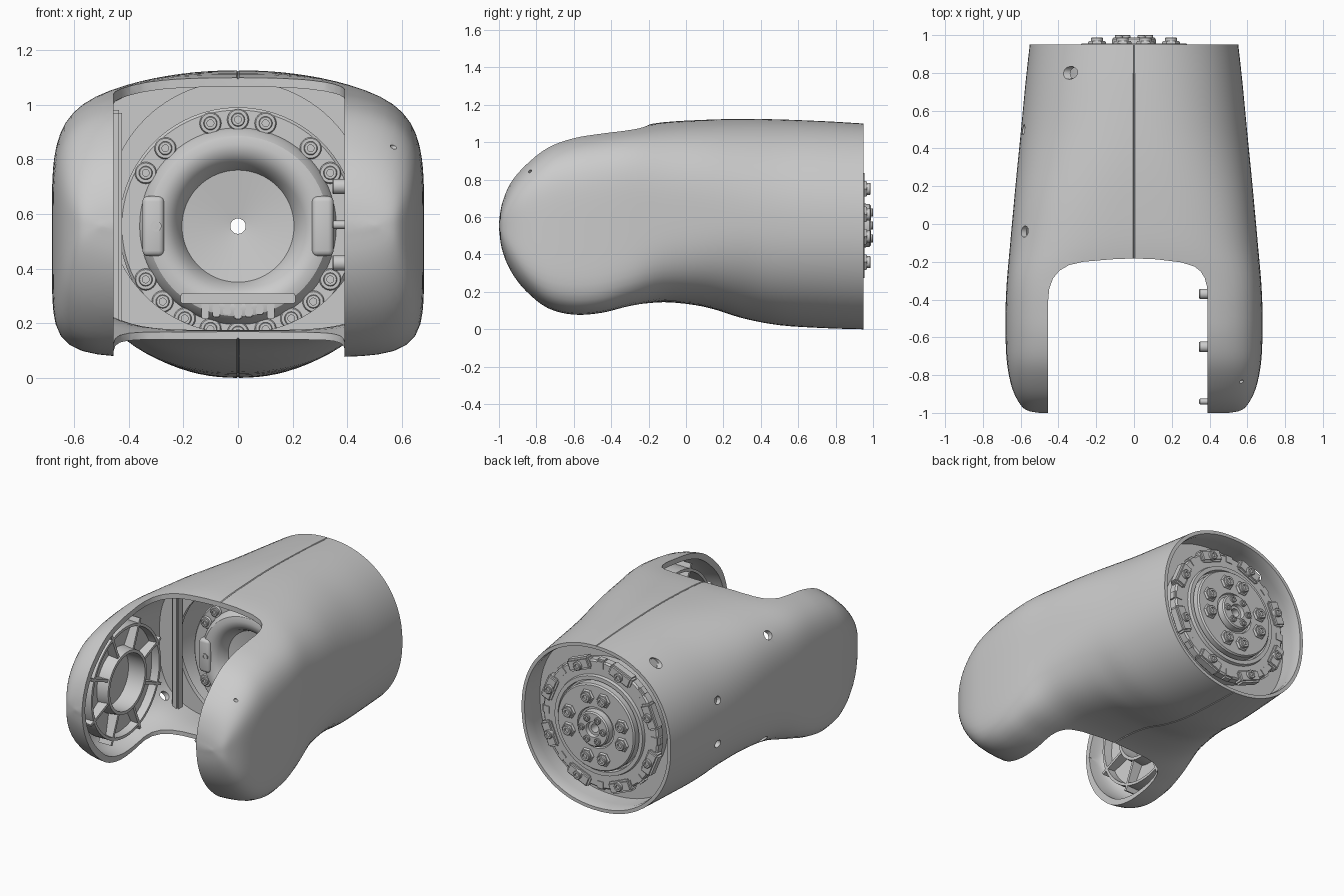
import bpy, bmesh
from math import sin, cos, pi, radians
from mathutils import Vector, Matrix

if "Cube" in bpy.data.objects:
    bpy.data.objects.remove(bpy.data.objects["Cube"])

CZ = 0.555    # height of the drive axis
WALL = .03    # shell thickness


def finish(name, bm, angle=32):
    bmesh.ops.remove_doubles(bm, verts=bm.verts, dist=1e-5)
    bmesh.ops.recalc_face_normals(bm, faces=bm.faces)
    me = bpy.data.meshes.new(name)
    bm.to_mesh(me)
    bm.free()
    ob = bpy.data.objects.new(name, me)
    bpy.context.collection.objects.link(ob)
    smooth(ob, angle)
    return ob


def activate(ob):
    bpy.ops.object.select_all(action='DESELECT')
    ob.select_set(True)
    bpy.context.view_layer.objects.active = ob


def smooth(ob, angle=32):
    activate(ob)
    bpy.ops.object.shade_smooth_by_angle(angle=radians(angle))


def bridge(bm, a, b):
    n = len(a)
    for i in range(n):
        bm.faces.new((a[i], a[(i + 1) % n], b[(i + 1) % n], b[i]))


def lathe(bm, prof, origin, axis, seg=24):
    """Spin (radius, distance) points about an axis; closes unless it starts on the axis."""
    m = Matrix.Translation(origin) @ Vector(axis).to_track_quat('Z', 'Y').to_matrix().to_4x4()
    rings = [[bm.verts.new(m @ Vector((r * cos(2*pi*i/seg), r * sin(2*pi*i/seg), t)))
              for i in range(seg)] for r, t in prof]
    for a, b in zip(rings, rings[1:]):
        bridge(bm, a, b)
    if prof[0][0] > 0:
        bridge(bm, rings[-1], rings[0])


def box(bm, loc, size, tilt=0, axis='Y'):
    m = Matrix.Translation(loc) @ Matrix.Rotation(tilt, 4, axis) @ Matrix.Diagonal((*size, 1))
    bmesh.ops.create_cube(bm, size=1, matrix=m)


def bolt(bm, loc, axis, r, h, seg=20):
    lathe(bm, [(0, h*.4), (r*.5, h*.4), (r*.5, h), (r*.88, h), (r, h*.85), (r, -.02), (0, -.02)],
          loc, axis, seg)


def polar(r, deg, y):
    return Vector((r * cos(radians(deg)), y, CZ + r * sin(radians(deg))))


def cut(ob, cutter):
    mod = ob.modifiers.new("cut", 'BOOLEAN')
    mod.operation, mod.solver, mod.object = 'DIFFERENCE', 'EXACT', cutter
    activate(ob)
    bpy.ops.object.modifier_apply(modifier=mod.name)
    bpy.data.objects.remove(cutter)
    smooth(ob)


# Shell stations: y, half width, top, bottom, squareness above, squareness below
ST = [(-1, .50, .575, .535, 2.6, 2.6), (-.985, .57, .68, .42, 3.2, 3.4), (-.94, .612, .79, .31, 3.8, 4.5),
      (-.86, .648, .885, .205, 4.2, 5.5), (-.74, .672, .98, .112, 4.3, 6.5), (-.6, .68, 1.033, .077, 4.2, 7),
      (-.45, .68, 1.058, .087, 4.2, 7), (-.3, .673, 1.078, .122, 4, 6), (-.12, .657, 1.107, .145, 3.2, 4),
      (.1, .637, 1.12, .12, 2.8, 3), (.3, .618, 1.125, .06, 2.5, 2.4), (.5, .598, 1.122, .022, 2.3, 2.3),
      (.75, .574, 1.112, .006, 2.2, 2.2), (.95, .552, 1.10, 0, 2.15, 2.15)]
ANG = sorted([k * 3.75 for k in range(96)] + [89.6, 90.4, 269.6, 270.4])


def stations(k=4):
    P = [Vector(s) for s in ST]
    P = [P[0]] + P + [P[-1]]
    out = []
    for a, b, c, d in zip(P, P[1:], P[2:], P[3:]):
        for j in range(k):
            t = j / k
            out.append(.5 * (2*b + (c-a)*t + (2*a-5*b+4*c-d)*t*t + (3*b-a-3*c+d)*t**3))
    return out + [P[-1]]


def section(s, inset=0, y=None, seam=0):
    _, w, top, bot, n_up, n_low = s
    w, h, zc = w - inset, max((top - bot) / 2 - inset, .012), (top + bot) / 2
    pts = []
    for a in ANG:
        c, v = cos(radians(a)), sin(radians(a))
        n = n_up if v > 0 else n_low
        r = (abs(c)**n + abs(v)**n) ** (-1/n)
        z = zc + h*v*r
        if seam and abs(c) < 1e-6 and h > .2:
            z -= seam if v > 0 else -seam
        pts.append((w*c*r, s[0] if y is None else y, z))
    return pts


# Outer shell: outer loft, back rim, inner loft
S = stations()
bm = bmesh.new()
loops = [section(s, seam=.005) for s in S]
loops += [section(s, .022 if s is S[-1] else WALL, -1 + WALL + (s[0] + 1) * (1.95 - WALL) / 1.95)
          for s in reversed(S)]
rings = [[bm.verts.new(p) for p in loop] for loop in loops]
for a, b in zip(rings, rings[1:]):
    bridge(bm, a, b)
bm.faces.new(rings[0])
bm.faces.new(rings[-1])
shell = finish("outer_shell", bm)

# Fork slot, rounded at its inner corners
slot = [(-.455, -1.2), (.39, -1.2), (.39, -.38), (.386, -.33), (.374, -.285), (.352, -.25), (.32, -.225),
        (.25, -.203), (.12, -.187), (0, -.182), (-.12, -.187), (-.27, -.2), (-.345, -.218),
        (-.395, -.247), (-.43, -.29), (-.449, -.345), (-.455, -.41)]
bm = bmesh.new()
lo, hi = [[bm.verts.new((x, y, z)) for x, y in slot] for z in (-.3, 1.5)]
bridge(bm, lo, hi)
bm.faces.new(lo)
bm.faces.new(hi)
cut(shell, finish("slot_cutter", bm))

# Screw access holes
bm = bmesh.new()
for p, d, r in [((-.31, .8, 1.01), (-.95, 0, .3), .034), ((-.58, -.04, .95), (-1, 0, .6), .03),
                ((-.58, -.02, .24), (-1, 0, -.6), .03), ((-.58, .5, .72), (-1, 0, .2), .026),
                ((-.58, .5, .43), (-1, 0, -.2), .026), ((.62, -.85, .86), (1, -.3, .3), .01)]:
    lathe(bm, [(0, -.1), (r, -.1), (r, .14), (0, .14)], p, d)
cut(shell, finish("hole_cutter", bm))


# Bulkhead and collar joining the shell to the drive unit
def ring_plate(name, s, rx, rz, thick):
    bm = bmesh.new()
    zc = CZ if s[0] > .5 else (s[2] + s[3]) / 2
    rows = []
    for y in (s[0], s[0] + thick):
        rows.append([bm.verts.new(p) for p in section(s, .018, y)])
        rows.append([bm.verts.new((rx*cos(radians(a)), y, zc + rz*sin(radians(a)))) for a in ANG])
    for i, j in ((0, 1), (1, 3), (3, 2), (2, 0)):
        bridge(bm, rows[i], rows[j])
    finish(name, bm)


ring_plate("rear_bulkhead", min(S, key=lambda s: abs(s[0] - .75)), .39, .39, .02)
ring_plate("front_collar", min(S, key=lambda s: abs(s[0] - .04)), .475, .462, .03)

# Drive unit body with a through bore
bm = bmesh.new()
lathe(bm, [(.028, .215), (.205, .19), (.212, .17), (.235, .125), (.265, .10), (.30, .092), (.33, .10),
           (.352, .125), (.36, .15), (.425, .15), (.435, .16), (.435, .22), (.40, .25), (.40, .84),
           (.425, .85), (.425, .895), (.415, .905), (.33, .905), (.325, .925), (.30, .925), (.297, .89),
           (.286, .89), (.286, .945), (.278, .955), (.135, .955), (.13, .94), (.118, .94), (.115, .98),
           (.107, .988), (.05, .988), (.045, .965), (.028, .965)], (0, 0, CZ), (0, 1, 0), 96)
finish("drive_unit", bm)

# Front flange bosses and bolts
bm = bmesh.new()
for a in (90, 75, 105, 47, 133, 30, 150, 270, 255, 285, 240, 300, 225, 315, 210, 330):
    lathe(bm, [(0, .012), (.036, .012), (.04, .006), (.04, -.02), (0, -.02)], polar(.39, a, .15), (0, -1, 0))
    bolt(bm, polar(.39, a, .14), (0, -1, 0), .025, .016)
finish("front_flange_bolts", bm)

# Side pads on the drive front, with a pin on the left
bm = bmesh.new()
for sx in (-1, 1):
    box(bm, (sx * .31, .115, CZ), (.08, .07, .22))
bmesh.ops.bevel(bm, geom=bm.edges[:], offset=.02, segments=3, affect='EDGES', profile=.5)
lathe(bm, [(.012, .04), (.02, .04), (.02, .09), (.012, .09)], (-.30, .035, CZ), (0, 1, 0))
finish("side_pads", bm)

# Connector block under the drive front
bm = bmesh.new()
box(bm, (0, .09, .29), (.42, .09, .036))
for i in range(7):
    box(bm, (-.12 + .04 * i, .12, .245 + .008 * (i % 3)), (.028, .06, .06))
bmesh.ops.bevel(bm, geom=bm.edges[:], offset=.004, segments=2, affect='EDGES')
finish("connector_block", bm)

# Rear clamp ring: lugs with bolts
bm = bmesh.new()
for k in range(8):
    a = 22.5 + 45 * k
    box(bm, polar(.40, a, .89), (.08, .07, .17), -radians(a))
    box(bm, polar(.40, a + 22.5, .88), (.07, .06, .07), -radians(a + 22.5))
bmesh.ops.bevel(bm, geom=bm.edges[:], offset=.012, segments=2, affect='EDGES')
for k in range(8):
    bolt(bm, polar(.395, 22.5 + 45 * k, .925), (0, 1, 0), .028, .018)
finish("rear_clamp_ring", bm)

# Output flange bolts: four pairs on pads, plus hub bolts
bm = bmesh.new()
for k in range(4):
    for d in (-17, 17):
        p = polar(.205, 90 * k + d, .955)
        lathe(bm, [(0, .014), (.042, .014), (.048, .006), (.048, -.01), (0, -.01)], p, (0, 1, 0), 6)
        bolt(bm, p + Vector((0, .01, 0)), (0, 1, 0), .032, .022)
for k in range(6):
    bolt(bm, polar(.08, 60 * k, .986), (0, 1, 0), .021, .014)
finish("output_flange_bolts", bm)

# Hub rings and radial ribs inside each fork arm
for side, sx, x0 in (("left", -1, .468), ("right", 1, .405)):
    ctr = Vector((0, -.5, .56))
    bm = bmesh.new()
    lathe(bm, [(.185, x0), (.205, x0), (.215, .545), (.345, .53), (.35, x0 + .01), (.368, x0 + .01),
               (.37, .575), (.21, .645), (.185, .645)], ctr, (sx, 0, 0), 64)
    lathe(bm, [(0, .59), (.19, .59), (.19, .61), (0, .61)], ctr, (sx, 0, 0), 64)
    for k in range(8):
        a = radians(22.5 + 45 * k)
        box(bm, ctr + Vector((sx * (x0 + .58) / 2, .30 * cos(a), .30 * sin(a))),
            (.56 - x0, .2, .018), a, 'X')
    finish(side + "_arm_ribs", bm)

# Mounting studs on the right arm
bm = bmesh.new()
for y, z, r, end in ((-.37, .70, .027, .6), (-.37, .42, .027, .6), (-.65, .70, .028, .6),
                     (-.65, .42, .028, .6), (-.94, .56, .015, .56)):
    lathe(bm, [(0, .345), (r - .004, .345), (r, .35), (r, .40), (r * 1.5, .40), (r * 1.5, end), (0, end)],
          (0, y, z), (1, 0, 0))
finish("mounting_studs", bm)

# Upright inner rails where the arms meet the body
bm = bmesh.new()
for x in (-.45, .43):
    box(bm, (x, 0, .59), (.05, .06, .78))
bmesh.ops.bevel(bm, geom=bm.edges[:], offset=.01, segments=2, affect='EDGES')
finish("inner_rails", bm)
